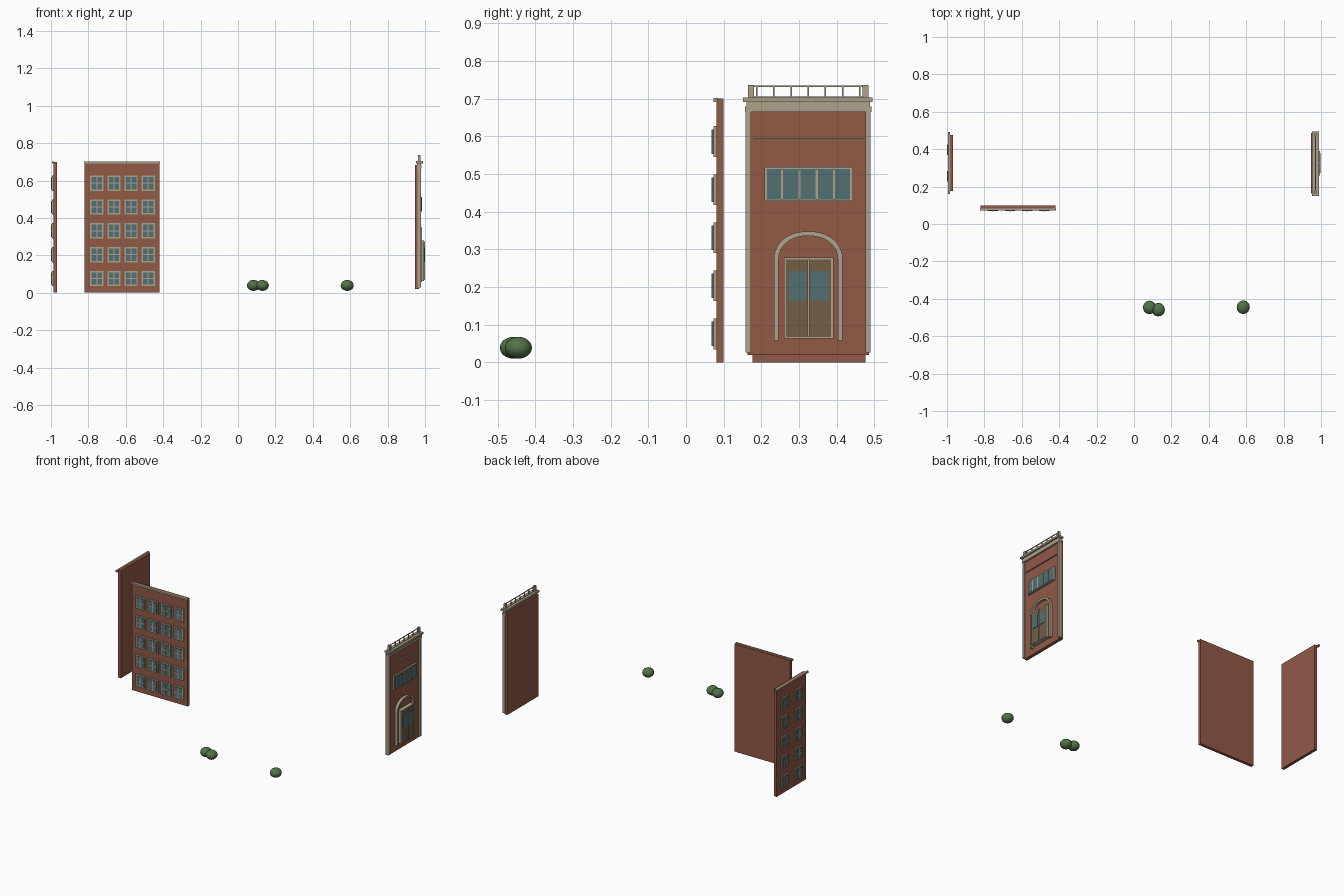
import bpy, bmesh, math

if "Cube" in bpy.data.objects:
    bpy.data.objects.remove(bpy.data.objects["Cube"])


def material(name, rgb):
    m = bpy.data.materials.new(name)
    m.diffuse_color = (*rgb, 1)
    m.use_nodes = True
    m.node_tree.nodes["Principled BSDF"].inputs["Base Color"].default_value = m.diffuse_color
    return m


BRICK = material("brick red", (0.29, 0.10, 0.062))
STONE = material("tan stone", (0.42, 0.36, 0.26))
GLASS = material("teal glass", (0.085, 0.16, 0.17))
WOOD = material("brown door wood", (0.17, 0.11, 0.06))
LEAF = material("shrub green", (0.085, 0.17, 0.065))

# Each wall has its own frame: u along wall, d outward from its face, z up
FRONT = lambda u, d, z: (u, 0.081 - d, z)
LEFT = lambda u, d, z: (-0.987 - d, u, z)
RIGHT = lambda u, d, z: (0.968 + d, u, z)


def finish(name, bm, mat):
    bmesh.ops.recalc_face_normals(bm, faces=bm.faces[:])
    me = bpy.data.meshes.new(name)
    bm.to_mesh(me)
    bm.free()
    me.materials.append(mat)
    ob = bpy.data.objects.new(name, me)
    bpy.context.collection.objects.link(ob)
    return ob


def boxes(name, mat, frame, items):
    """items: (u0, u1, d0, d1, z0, z1)"""
    bm = bmesh.new()
    for u0, u1, d0, d1, z0, z1 in items:
        mid = ((u0 + u1) / 2, (d0 + d1) / 2, (z0 + z1) / 2)
        size = (u1 - u0, d1 - d0, z1 - z0)
        for v in bmesh.ops.create_cube(bm, size=1)["verts"]:
            v.co = frame(*(m + c * s for m, c, s in zip(mid, v.co, size)))
    return finish(name, bm, mat)


def apartment_wall(name, frame, u0, u1, overhang, columns):
    boxes(name + "_brick_wall", BRICK, frame, [(u0, u1, -0.019, 0, 0, 0.70)])
    boxes(name + "_cornice", STONE, frame,
          [(u0 - overhang, u1 + overhang, -0.003, 0.008, 0.691, 0.702)])
    frames, panes, bars = [], [], []
    for row in range(5):
        z = 0.076 + 0.1275 * row
        for u in columns:
            frames.append((u - 0.036, u + 0.036, -0.002, 0.008, z - 0.041, z + 0.041))
            panes.append((u - 0.028, u + 0.028, 0.005, 0.011, z - 0.033, z + 0.033))
            bars.append((u - 0.003, u + 0.003, 0.006, 0.013, z - 0.033, z + 0.033))
            bars.append((u - 0.028, u + 0.028, 0.006, 0.0125, z - 0.003, z + 0.003))
    boxes(name + "_window_frames", STONE, frame, frames)
    boxes(name + "_window_panes", GLASS, frame, panes)
    boxes(name + "_window_bars", STONE, frame, bars)


apartment_wall("front", FRONT, -0.82, -0.42, 0.004, [-0.754 + 0.091 * i for i in range(4)])
apartment_wall("left", LEFT, 0.177, 0.477, 0.016, [0.256, 0.398])

# Entrance facade on the right: wall, corner pilasters, cornice bands, ledge
C = 0.3245
boxes("facade_wall", BRICK, RIGHT, [(0.163, 0.486, -0.021, 0, 0.02, 0.682)])
boxes("facade_pilasters", STONE, RIGHT,
      [(0.158, 0.172, -0.008, 0.010, 0.027, 0.67), (0.477, 0.490, -0.008, 0.010, 0.027, 0.67)])
boxes("facade_cornice", STONE, RIGHT,
      [(0.156, 0.492, -0.012, 0.012, 0.665, 0.680),
       (0.160, 0.488, -0.010, 0.010, 0.680, 0.693),
       (0.151, 0.495, -0.017, 0.021, 0.691, 0.703)])
boxes("facade_ledge", STONE, RIGHT, [(0.180, 0.470, -0.002, 0.007, 0.590, 0.594)])

# Roof railing
rail = [(0.164, 0.180, -0.006, 0.009, 0.70, 0.737), (0.469, 0.484, -0.006, 0.009, 0.70, 0.737),
        (0.175, 0.475, -0.001, 0.004, 0.731, 0.735), (0.175, 0.475, -0.001, 0.004, 0.701, 0.706)]
for i in range(7):
    u = C + (i - 3) * 0.0455
    rail.append((u - 0.002, u + 0.002, -0.001, 0.004, 0.703, 0.733))
boxes("roof_railing", STONE, RIGHT, rail)

# Wide upper window
boxes("wide_window_frame", STONE, RIGHT, [(0.209, 0.443, -0.002, 0.010, 0.428, 0.519)])
boxes("wide_window_glass", GLASS, RIGHT, [(0.215, 0.436, 0.006, 0.013, 0.433, 0.513)])
boxes("wide_window_mullions", STONE, RIGHT,
      [(u - 0.003, u + 0.003, 0.008, 0.015, 0.433, 0.513) for u in (0.255, 0.301, 0.347, 0.393)])


# Arched door surround: ring between two rounded outlines
def outline(half, spring, top):
    pts = [(-half, 0.058)]
    for i in range(21):
        a = math.pi * (1 - i / 20)
        c, s = math.cos(a), math.sin(a)
        pts.append((math.copysign(abs(c) ** 0.92, c) * half, spring + s ** 0.92 * (top - spring)))
    return pts + [(half, 0.058)]


bm = bmesh.new()
outer, inner = outline(0.0915, 0.272, 0.348), outline(0.0785, 0.272, 0.336)
rings = []
for (uo, zo), (ui, zi) in zip(outer, inner):
    rings.append([bm.verts.new(RIGHT(C + u, d, z)) for u, d, z in
                  ((uo, -0.002, zo), (uo, 0.017, zo), (ui, 0.017, zi), (ui, -0.002, zi))])
for a, b in zip(rings, rings[1:]):
    for k in range(4):
        n = (k + 1) % 4
        bm.faces.new((a[k], a[n], b[n], b[k]))
bm.faces.new(rings[0])
bm.faces.new(rings[-1])
finish("door_arch", bm, STONE)

# Double door
boxes("door_frame", STONE, RIGHT,
      [(0.260, 0.266, -0.002, 0.026, 0.064, 0.279), (0.385, 0.391, -0.002, 0.026, 0.064, 0.279),
       (0.266, 0.385, -0.002, 0.026, 0.273, 0.279), (0.266, 0.385, -0.002, 0.026, 0.064, 0.068),
       (0.323, 0.328, 0.020, 0.032, 0.068, 0.273)])
boxes("door_leaves", WOOD, RIGHT, [(0.266, 0.385, -0.002, 0.027, 0.068, 0.273)])
boxes("door_glass", GLASS, RIGHT,
      [(0.272, 0.320, 0.025, 0.030, 0.165, 0.243), (0.331, 0.380, 0.025, 0.030, 0.165, 0.243)])

# Rounded shrubs
for i, (x, y) in enumerate([(0.083, -0.446), (0.130, -0.458), (0.584, -0.445)]):
    bm = bmesh.new()
    bmesh.ops.create_uvsphere(bm, u_segments=20, v_segments=12, radius=1)
    for v in bm.verts:
        v.co = (x + v.co.x * 0.035, y + v.co.y * 0.036, 0.039 + v.co.z * 0.029)
    for f in bm.faces:
        f.smooth = True
    finish(f"shrub_{i + 1}", bm, LEAF)
